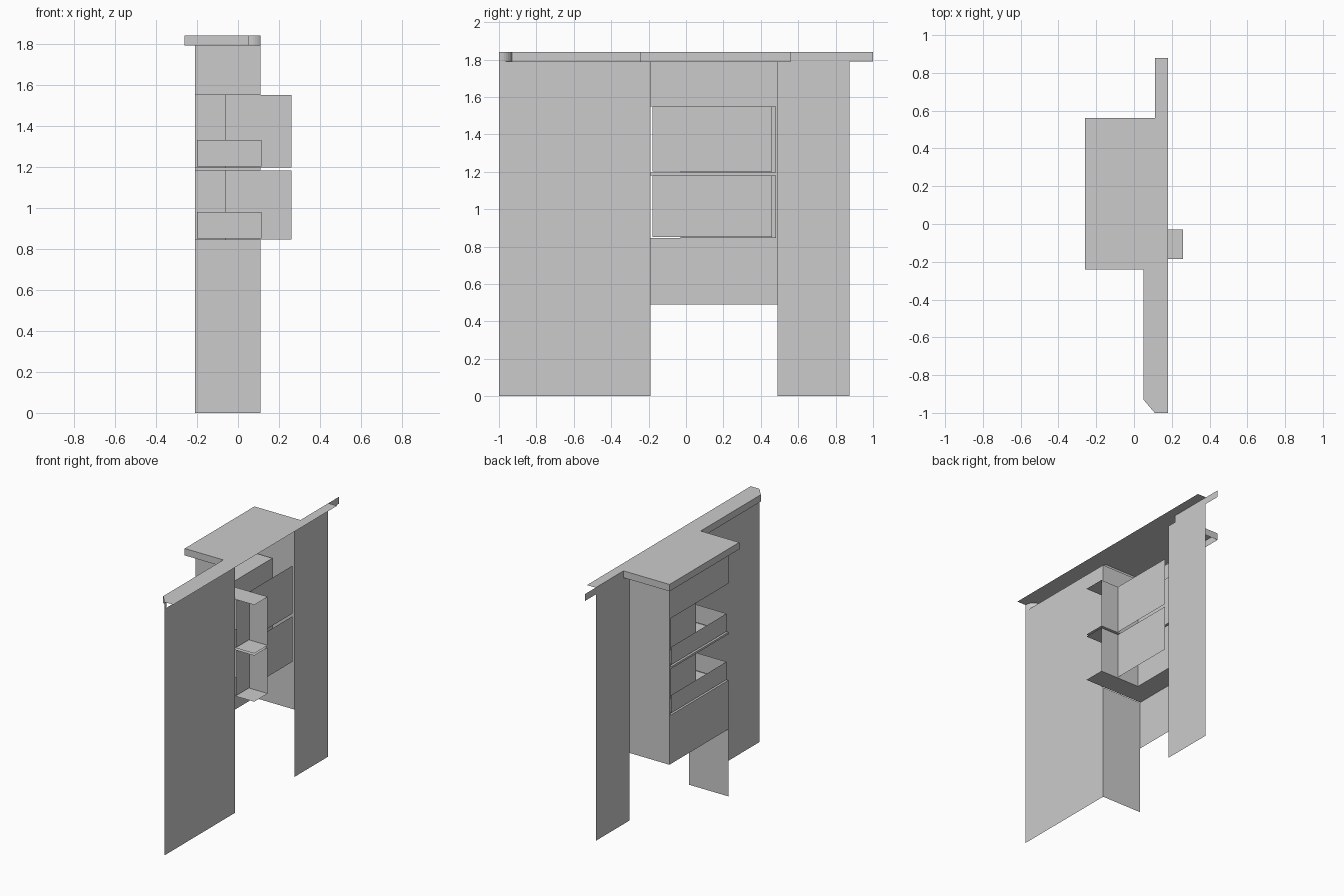
import bpy, bmesh, math

if "Cube" in bpy.data.objects:
    bpy.data.objects.remove(bpy.data.objects["Cube"])


def build(name, quads):
    """Make one object from a list of polygons, welding shared corners."""
    bm = bmesh.new()
    for q in quads:
        bm.faces.new([bm.verts.new(p) for p in q])
    bmesh.ops.remove_doubles(bm, verts=bm.verts, dist=0.0001)
    me = bpy.data.meshes.new(name)
    bm.to_mesh(me)
    bm.free()
    ob = bpy.data.objects.new(name, me)
    bpy.context.collection.objects.link(ob)
    return ob


def ypanel(x, y0, y1, z0, z1):
    """Upright panel running along y."""
    return [(x, y0, z0), (x, y1, z0), (x, y1, z1), (x, y0, z1)]


def xpanel(y, x0, x1, z0, z1):
    """Upright panel running along x."""
    return [(x0, y, z0), (x1, y, z0), (x1, y, z1), (x0, y, z1)]


def flat(outline, z):
    return [(x, y, z) for x, y in outline]


TOP, UNDER = 1.84, 1.79
WALL, BACK = 0.11, -0.21
NICHES = [(0.845, 1.18), (1.195, 1.548)]

# counter top, a thin sheet
build("counter_top", [flat([(0.11, -1), (0.18, -1), (0.18, 0.88), (0.11, 0.88),
                            (0.11, 0.56), (-0.26, 0.56), (-0.26, -0.24),
                            (0.05, -0.24), (0.05, -0.93)], TOP)])

# edging strip that follows the counter, with a rounded inner corner
arc = [(0.05 + 0.06 * math.sin(a), -1 + 0.07 * math.cos(a))
       for a in (math.pi / 2 * (1 - i / 8) for i in range(9))]
path = arc + [(0.05, -0.24), (-0.26, -0.24), (-0.26, 0.56), (0.11, 0.56), (0.11, 1.0)]
build("counter_edging", [[(*a, UNDER), (*b, UNDER), (*b, TOP), (*a, TOP)]
                         for a, b in zip(path, path[1:])])

# tall wall panels
build("long_wall_panel", [ypanel(WALL, -1, -0.19, 0, UNDER)])
build("short_wall_panel", [ypanel(WALL, 0.49, 0.875, 0, UNDER)])
build("cabinet_side", [xpanel(0.49, BACK, WALL, 0.49, UNDER)])

# return panel and cabinet face, both interrupted by the corner niches
bands = [NICHES[0][0], NICHES[0][1], NICHES[1][0], NICHES[1][1], UNDER]
build("return_panel", [xpanel(-0.19, BACK, WALL, 0, bands[0]),
                       xpanel(-0.19, BACK, WALL, bands[1], bands[2]),
                       xpanel(-0.19, BACK, WALL, bands[3], bands[4])])
build("cabinet_face", [ypanel(BACK, -0.19, 0.48, 0.49, bands[0]),
                       ypanel(BACK, -0.19, 0.48, bands[1], bands[2]),
                       ypanel(BACK, -0.19, 0.48, bands[3], bands[4]),
                       ypanel(BACK, 0.48, 0.49, 0.49, UNDER)])

# L-shaped niches with low tray fronts and a tall panel behind
L_PLAN = [(BACK, -0.185), (0.26, -0.185), (0.26, -0.03), (-0.06, -0.03),
          (-0.06, 0.48), (BACK, 0.48)]
for label, (z0, z1) in zip(("lower", "upper"), NICHES):
    build(label + "_niche", [flat(L_PLAN, z0), flat(L_PLAN, z1),
                             xpanel(-0.03, -0.06, 0.26, z0, z1),
                             ypanel(-0.06, -0.03, 0.48, z0, z1),
                             xpanel(0.48, BACK, -0.06, z0, z1)])
    b = z0 + 0.005
    build(label + "_tray_front", [xpanel(-0.18, -0.20, 0.115, b, b + 0.13),
                                  ypanel(-0.20, -0.18, 0.46, b, b + 0.13)])
    build(label + "_back_panel", [ypanel(0.115, -0.18, 0.46, b, z1)])
